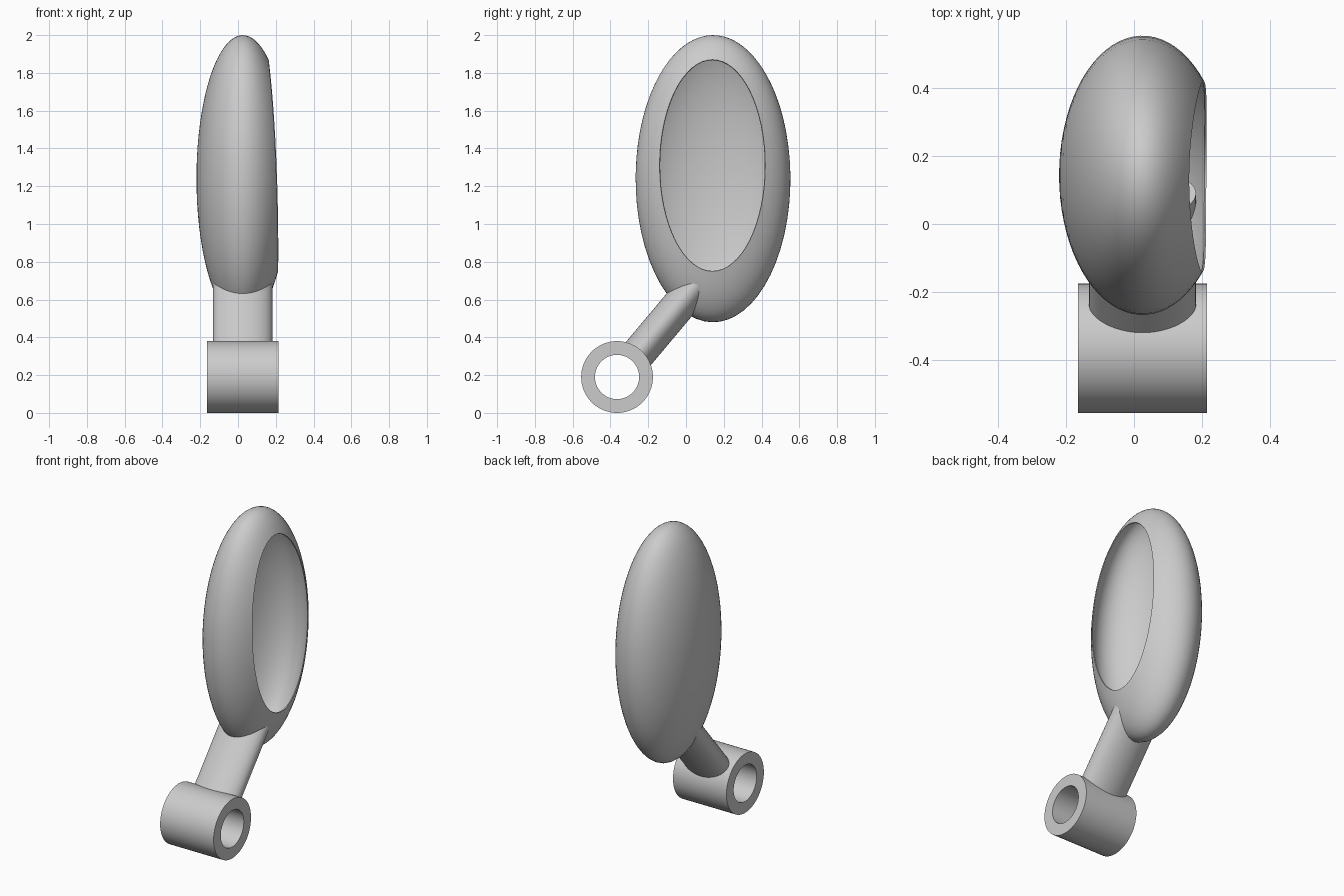
import bpy, bmesh
from math import sin, cos, pi, sqrt, atan2
from mathutils import Vector

cube = bpy.data.objects.get("Cube")
if cube:
    bpy.data.objects.remove(cube, do_unlink=True)

grey = bpy.data.materials.new("plain grey")
grey.use_nodes = True
GREY = (0.6, 0.6, 0.6, 1)
grey.diffuse_color = GREY
grey.node_tree.nodes["Principled BSDF"].inputs["Base Color"].default_value = GREY

MID_X = 0.025


def finish(obj, angle=35):
    obj.data.materials.append(grey)
    bpy.ops.object.select_all(action="DESELECT")
    obj.select_set(True)
    bpy.context.view_layer.objects.active = obj
    for mod in list(obj.modifiers):
        bpy.ops.object.modifier_apply(modifier=mod.name)
    bpy.ops.object.shade_smooth_by_angle(angle=angle * pi / 180)


def from_bmesh(name, bm):
    mesh = bpy.data.meshes.new(name)
    bm.to_mesh(mesh)
    bm.free()
    obj = bpy.data.objects.new(name, mesh)
    bpy.context.collection.objects.link(obj)
    return obj


def bridge(bm, a, b):
    n = len(a)
    for i in range(n):
        j = (i + 1) % n
        bm.faces.new((a[i], a[j], b[j], b[i]))


# Hollow ellipsoid housing: rings run from the oval rim round to the far pole
centre = Vector((MID_X, 0.143, 1.24))
radii = Vector((0.245, 0.41, 0.76))
SEGS, RINGS = 64, 28
bm = bmesh.new()
pole = Vector((-1, 0, 0))


def place(direction):
    return bm.verts.new(centre + direction * radii)


rim = []
for i in range(SEGS):
    t = 2 * pi * i / SEGS
    y = (0.14 + 0.28 * cos(t) - centre.y) / radii.y
    z = (1.31 + 0.56 * sin(t) - centre.z) / radii.z
    rim.append(Vector((sqrt(1 - y * y - z * z), y, z)))
rings = [[place(d.slerp(pole, k / RINGS)) for d in rim] for k in range(RINGS)]
for a, b in zip(rings, rings[1:]):
    bridge(bm, a, b)
tip = place(pole)
for i in range(SEGS):
    bm.faces.new((rings[-1][i], rings[-1][(i + 1) % SEGS], tip))
bm.normal_update()
inward = [f for f in bm.faces if f.normal.dot(f.calc_center_median() - centre) < 0]
bmesh.ops.reverse_faces(bm, faces=inward)
housing = from_bmesh("housing_shell", bm)
shell = housing.modifiers.new("thin wall", "SOLIDIFY")
shell.thickness = 0.006
shell.offset = -1
finish(housing)

# Pivot tube, a ring profile turned round the x axis
bm = bmesh.new()
profile = [(-0.19, 0.19), (0.19, 0.19), (0.19, 0.117), (-0.19, 0.117)]
loops = []
for dx, r in profile:
    loops.append([bm.verts.new((MID_X + dx, -0.365 + r * cos(2 * pi * i / SEGS),
                                0.19 + r * sin(2 * pi * i / SEGS))) for i in range(SEGS)])
for a, b in zip(loops, loops[1:] + loops[:1]):
    bridge(bm, a, b)
bmesh.ops.recalc_face_normals(bm, faces=bm.faces)
finish(from_bmesh("pivot_tube", bm))

# Oval stalk joining the tube to the housing
start = Vector((MID_X, -0.263, 0.301))
end = Vector((MID_X, 0.09, 0.722))
axis = end - start
bpy.ops.mesh.primitive_cylinder_add(vertices=48, radius=1, depth=axis.length,
                                    location=(start + end) / 2,
                                    rotation=(-atan2(axis.y, axis.z), 0, 0))
stalk = bpy.context.object
stalk.name = "stalk"
stalk.scale = (0.157, 0.09, 1)
bpy.ops.object.transform_apply(location=False, rotation=False, scale=True)
finish(stalk)
